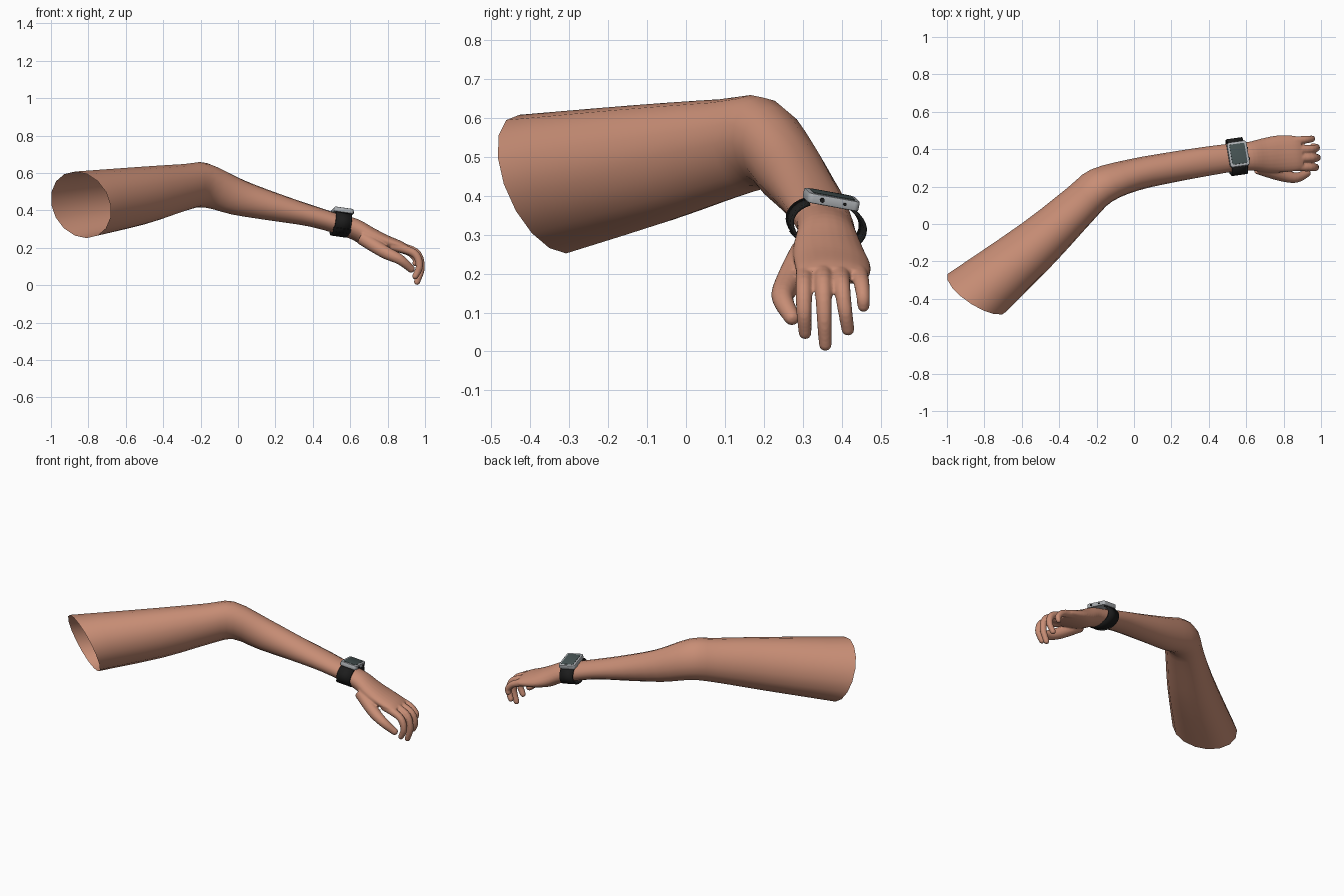
import bpy, bmesh, math
from mathutils import Vector, Matrix

if "Cube" in bpy.data.objects:
    bpy.data.objects.remove(bpy.data.objects["Cube"])


def material(name, rgb):
    m = bpy.data.materials.new(name)
    m.diffuse_color = (*rgb, 1)
    m.use_nodes = True
    m.node_tree.nodes["Principled BSDF"].inputs["Base Color"].default_value = m.diffuse_color
    return m


SKIN = material("skin", (0.58, 0.27, 0.18))
BLACK = material("black_rubber", (0.012, 0.012, 0.012))
METAL = material("grey_metal", (0.42, 0.44, 0.46))
GLASS = material("dark_glass", (0.06, 0.085, 0.085))


def finish(name, bm, mat, angle=40, matrix=None):
    me = bpy.data.meshes.new(name)
    bm.to_mesh(me)
    bm.free()
    ob = bpy.data.objects.new(name, me)
    bpy.context.collection.objects.link(ob)
    me.materials.append(mat)
    if matrix:
        ob.matrix_world = matrix
    bpy.ops.object.select_all(action='DESELECT')
    ob.select_set(True)
    bpy.context.view_layer.objects.active = ob
    bpy.ops.object.shade_smooth_by_angle(angle=math.radians(angle))
    return ob


def spline(rows, steps):
    """Catmull-Rom interpolation through rows of numbers."""
    out = []
    for i in range(len(rows) - 1):
        a, b, c, d = (rows[max(0, min(len(rows) - 1, i + k))] for k in (-1, 0, 1, 2))
        for s in range(steps):
            t = s / steps
            out.append([0.5 * (2 * q + (r - p) * t + (2 * p - 5 * q + 4 * r - w) * t * t
                               + (3 * q - p - 3 * r + w) * t ** 3)
                        for p, q, r, w in zip(a, b, c, d)])
    return out + [list(rows[-1])]


def loft(bm, rings, n, caps):
    """Skin elliptical rings given as (centre, side vector, up vector)."""
    loops = []
    for c, u, v in rings:
        loops.append([bm.verts.new(c + u * math.cos(2 * math.pi * k / n) + v * math.sin(2 * math.pi * k / n))
                      for k in range(n)])
    faces = []
    for a, b in zip(loops, loops[1:]):
        faces += [bm.faces.new((a[k], a[(k + 1) % n], b[(k + 1) % n], b[k])) for k in range(n)]
    if caps:
        faces += [bm.faces.new(loops[0]), bm.faces.new(loops[-1])]
    bmesh.ops.recalc_face_normals(bm, faces=faces)


def rings_from(rows, steps):
    return [(Vector(r[:3]), Vector(r[3:6]), Vector(r[6:9])) for r in spline(rows, steps)]


# Arm: open sleeve-like tube from the oblique shoulder cut to the wrist
arm_rows = [
    (-0.84, -0.368, 0.43, 0.158, -0.10, 0, -0.03, -0.06, 0.178),
    (-0.51, -0.10, 0.48, 0.09, -0.103, 0, -0.015, -0.03, 0.153),
    (-0.287, 0.107, 0.522, 0.073, -0.083, 0, 0.0, -0.02, 0.126),
    (-0.175, 0.205, 0.535, 0.058, -0.085, 0, 0.01, -0.01, 0.118),
    (0.0, 0.263, 0.47, 0.025, -0.083, 0, 0.03, 0.005, 0.092),
    (0.2, 0.303, 0.417, 0.015, -0.08, 0, 0.02, 0.003, 0.072),
    (0.4, 0.337, 0.368, 0.012, -0.077, 0, 0.012, 0.002, 0.055),
    (0.57, 0.362, 0.316, 0.01, -0.073, 0.005, 0.015, 0.002, 0.05),
]
bm = bmesh.new()
loft(bm, rings_from(arm_rows, 3), 16, False)
finish("arm", bm, SKIN, 60)

# Hand: palm loft, four fingers and a thumb, fused into one skin
bm = bmesh.new()
palm_rows = [
    (0.52, 0.356, 0.330, 0.01, -0.073, 0.005, 0.015, 0, 0.05),
    (0.62, 0.362, 0.301, 0.01, -0.077, 0.005, 0.018, 0, 0.053),
    (0.70, 0.367, 0.258, 0.01, -0.092, 0.008, 0.02, 0, 0.05),
    (0.78, 0.375, 0.228, 0.01, -0.099, 0.008, 0.015, 0, 0.04),
    (0.86, 0.378, 0.206, 0.01, -0.095, 0.006, 0.01, 0, 0.030),
    (0.895, 0.378, 0.194, 0.01, -0.085, 0.004, 0.008, 0, 0.022),
]
loft(bm, rings_from(palm_rows, 4), 24, True)

digits = [  # x, y, z, radius along each digit
    [(0.82, 0.308, 0.212, 0.026), (0.94, 0.303, 0.172, 0.022), (0.97, 0.303, 0.105, 0.02), (0.948, 0.306, 0.048, 0.017)],
    [(0.83, 0.353, 0.214, 0.026), (0.95, 0.353, 0.176, 0.022), (0.979, 0.355, 0.095, 0.02), (0.957, 0.358, 0.018, 0.017)],
    [(0.83, 0.397, 0.210, 0.026), (0.947, 0.400, 0.174, 0.022), (0.976, 0.408, 0.11, 0.019), (0.957, 0.416, 0.057, 0.017)],
    [(0.81, 0.440, 0.212, 0.025), (0.91, 0.450, 0.180, 0.021), (0.95, 0.455, 0.142, 0.018), (0.948, 0.456, 0.117, 0.016)],
    [(0.66, 0.305, 0.255, 0.038), (0.78, 0.265, 0.18, 0.035), (0.865, 0.248, 0.138, 0.028), (0.925, 0.272, 0.088, 0.021)],
]
for rows in digits:
    pts = spline(rows, 5)
    rings = []
    for i, p in enumerate(pts):
        d = (Vector(pts[min(i + 1, len(pts) - 1)][:3]) - Vector(pts[max(i - 1, 0)][:3])).normalized()
        v = d.cross(Vector((0, 1, 0))).normalized()
        rings.append((Vector(p[:3]), v.cross(d) * p[3], v * p[3]))
    loft(bm, rings, 14, True)
    bmesh.ops.create_uvsphere(bm, u_segments=14, v_segments=10, radius=pts[-1][3],
                              matrix=Matrix.Translation(pts[-1][:3]))
hand = finish("hand", bm, SKIN, 80)
fuse = hand.modifiers.new("fuse", 'REMESH')
fuse.mode, fuse.voxel_size, fuse.use_smooth_shade = 'VOXEL', 0.005, True
soft = hand.modifiers.new("soften", 'SMOOTH')
soft.factor, soft.iterations = 0.5, 5
fused = bpy.data.meshes.new_from_object(hand.evaluated_get(bpy.context.evaluated_depsgraph_get()))
bpy.data.objects.remove(hand)
bm = bmesh.new()
bm.from_mesh(fused)
bmesh.ops.bisect_plane(bm, geom=bm.verts[:] + bm.edges[:] + bm.faces[:],
                       plane_co=(0.545, 0, 0), plane_no=(1, 0, 0), clear_inner=True)
finish("hand", bm, SKIN, 80)

# Watch frame aligned to the wrist
ax = Vector((0.98, 0.14, -0.14)).normalized()
az = ax.cross(Vector((-0.14, 0.97, -0.18))).normalized()
ay = az.cross(ax)
frame = Matrix((ax, ay, az)).transposed().to_4x4()
frame.translation = (0.55, 0.361, 0.33)


def block(name, loc, size, mat, corner, edge):
    """Box with rounded vertical corners and softened rims."""
    bm = bmesh.new()
    bmesh.ops.create_cube(bm, size=1, matrix=Matrix.Translation(loc) @ Matrix.Diagonal((*size, 1)))
    upright = [e for e in bm.edges if abs(e.verts[0].co.z - e.verts[1].co.z) > 1e-4]
    bmesh.ops.bevel(bm, geom=upright, offset=corner, segments=5, affect='EDGES', profile=0.5)
    rims = [e for e in bm.edges if abs(e.verts[0].co.z - e.verts[1].co.z) < 1e-4]
    bmesh.ops.bevel(bm, geom=rims, offset=edge, segments=2, affect='EDGES', profile=0.5)
    return finish(name, bm, mat, 35, frame)


def strap(name, x0, x1, start, end, grow, thick):
    """Curved band section around the wrist."""
    bm = bmesh.new()
    n = 28
    rows = []
    for k in range(n + 1):
        a = math.radians(start + (end - start) * k / n)
        y, z = (0.096 + grow) * math.cos(a), -0.003 + (0.062 + grow) * math.sin(a)
        rows.append([bm.verts.new((x, y, z)) for x in (x0, x1)])
    for a, b in zip(rows, rows[1:]):
        bm.faces.new((a[0], a[1], b[1], b[0]))
    bmesh.ops.recalc_face_normals(bm, faces=bm.faces[:])
    ob = finish(name, bm, mat=BLACK, matrix=frame)
    m = ob.modifiers.new("thickness", 'SOLIDIFY')
    m.thickness, m.offset = thick, 0


strap("watch_band", -0.043, 0.043, 128, 412, 0, 0.009)
strap("band_keeper", -0.047, 0.047, 215, 235, 0.003, 0.008)
block("watch_case", (0, 0, 0.062), (0.106, 0.136, 0.026), METAL, 0.014, 0.004)
block("watch_screen", (0, 0, 0.0752), (0.082, 0.110, 0.003), GLASS, 0.008, 0.001)

# Side controls on the hand-facing side of the case
for y, r in ((-0.032, 0.006), (0.028, 0.004)):
    bm = bmesh.new()
    bmesh.ops.create_cone(bm, cap_ends=True, segments=16, radius1=r, radius2=r, depth=0.008,
                          matrix=Matrix.Translation((0.055, y, 0.062)) @ Matrix.Rotation(math.pi / 2, 4, 'Y'))
    finish("watch_button", bm, BLACK, 40, frame)
